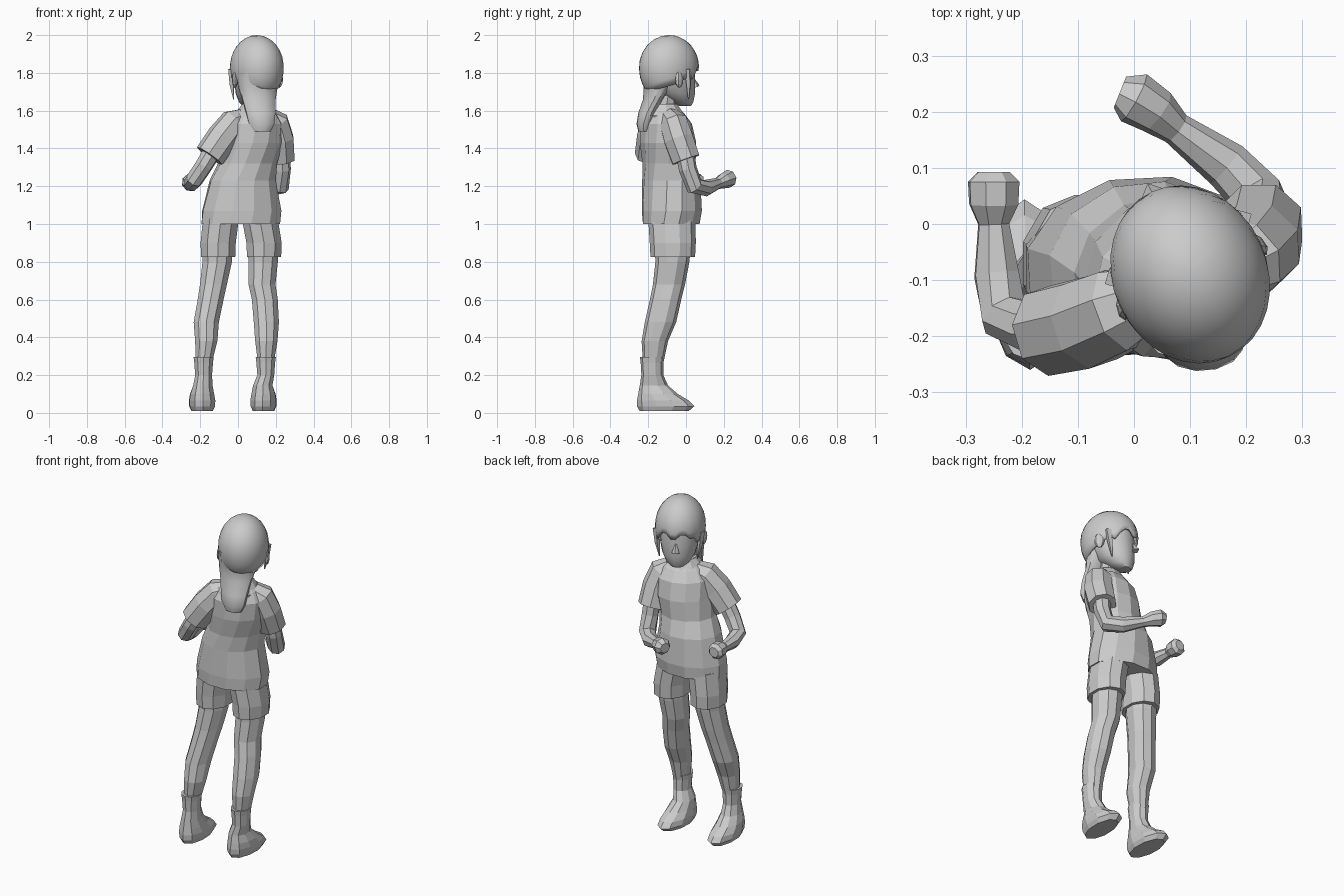
import bpy, bmesh
from math import sin, cos, pi, radians
from mathutils import Vector, Matrix

if "Cube" in bpy.data.objects:
    bpy.data.objects.remove(bpy.data.objects["Cube"])

YAW = radians(25)                       # head turn
HEAD = Vector((0.10, -0.09, 0))         # head axis


def mesh_object(name, bm, smooth=None):
    bmesh.ops.recalc_face_normals(bm, faces=bm.faces[:])
    me = bpy.data.meshes.new(name)
    bm.to_mesh(me)
    bm.free()
    ob = bpy.data.objects.new(name, me)
    bpy.context.collection.objects.link(ob)
    if smooth:
        bpy.ops.object.select_all(action='DESELECT')
        bpy.context.view_layer.objects.active = ob
        ob.select_set(True)
        bpy.ops.object.shade_smooth_by_angle(angle=radians(smooth))
    return ob


def skin(name, loops, smooth=None):
    """Bridge point loops with quads and cap both ends."""
    bm = bmesh.new()
    rows = [[bm.verts.new(p) for p in loop] for loop in loops]
    n = len(rows[0])
    for a, b in zip(rows, rows[1:]):
        for i in range(n):
            j = (i + 1) % n
            bm.faces.new((a[i], a[j], b[j], b[i]))
    bm.faces.new(rows[0])
    bm.faces.new(rows[-1])
    return mesh_object(name, bm, smooth)


def loft(name, rings, sides=10, smooth=None):
    """Horizontal rings: x, y, z, half width, half depth, turn in degrees."""
    loops = []
    for x, y, z, rx, ry, turn in rings:
        rot = Matrix.Rotation(radians(turn), 3, 'Z')
        loops.append([Vector((x, y, z)) + rot @ Vector((rx * cos(t), ry * sin(t), 0))
                      for t in ((i + 0.5) * 2 * pi / sides for i in range(sides))])
    return skin(name, loops, smooth)


def tube(name, path, sides=8):
    """Rings across a path: x, y, z, radius."""
    pts = [Vector(p[:3]) for p in path]
    loops, side = [], None
    for i, p in enumerate(pts):
        d = (pts[min(i + 1, len(pts) - 1)] - pts[max(i - 1, 0)]).normalized()
        ref = side if side else Vector((0.3, 1, 0.2))
        side = (ref - d * ref.dot(d)).normalized()
        up = d.cross(side)
        r = path[i][3]
        loops.append([p + r * (side * cos(t) + up * sin(t))
                      for t in ((k + 0.5) * 2 * pi / sides for k in range(sides))])
    return skin(name, loops)


def head_point(x, y, z):
    """Head space (y is toward the face) to world."""
    return Matrix.Rotation(YAW, 3, 'Z') @ Vector((x, y, z)) + HEAD


# face, neck
face = []
for z, w, d, f in ((1.625, .035, .03, .095), (1.645, .065, .06, .075), (1.69, .092, .10, .045),
                   (1.75, .108, .125, .02), (1.81, .115, .13, .012), (1.87, .11, .13, .005)):
    p = head_point(0, f, z)
    face.append((p.x, p.y, z, w, d, 25))
loft("face", face, 16, 35)
tip = head_point(0, .165, 1.735)
bm = bmesh.new()
bmesh.ops.create_cone(bm, cap_ends=True, segments=4, radius1=.022, radius2=.004, depth=.05,
                      matrix=Matrix.Translation(head_point(0, .15, 1.75))
                      @ Matrix.Rotation(YAW, 4, 'Z') @ Matrix.Rotation(radians(-20), 4, 'X')
                      @ Matrix.Rotation(pi, 4, 'X'))
bmesh.ops.rotate(bm, cent=head_point(0, .15, 1.75), matrix=Matrix.Rotation(pi, 3, Vector((-sin(YAW), cos(YAW), 0))),
                 verts=bm.verts[:])
mesh_object("nose", bm)
loft("neck", [(.09, -.12, 1.5, .06, .055, 25), (.095, -.11, 1.6, .047, .047, 25),
              (.095, -.09, 1.7, .05, .06, 25)], 8)

# hair cap with jagged fringe
bm = bmesh.new()
N, ROWS = 32, 9
top = bm.verts.new(head_point(0, 0, 2.0))
cols = []
for i in range(N):
    a = i * 2 * pi / N
    off = abs((a + pi) % (2 * pi) - pi)           # zero at the face
    if off < radians(50):
        end = 88 + (9 if i % 4 < 2 else 0)
    elif off < radians(85):
        end = 106 + (6 if i % 2 else 0)
    else:
        end = 118 + 27 * (off - radians(85)) / radians(95)
    col = []
    for k in range(1, ROWS + 1):
        t = radians(end) * k / ROWS
        s = sin(t) if t < pi / 2 else sin(t) ** .7
        col.append(bm.verts.new(head_point(.138 * s * sin(a), .163 * s * cos(a), 1.83 + .17 * cos(t))))
    cols.append(col)
for i in range(N):
    a, b = cols[i], cols[(i + 1) % N]
    bm.faces.new((top, a[0], b[0]))
    for k in range(ROWS - 1):
        bm.faces.new((a[k], a[k + 1], b[k + 1], b[k]))
hair = mesh_object("hair_cap", bm, 40)
mod = hair.modifiers.new("thickness", 'SOLIDIFY')
mod.thickness = .012

# hanging hair, side locks, ears
loft("hair_tail", [(.105, -.13, 1.82, .12, .115, 15), (.105, -.15, 1.73, .108, .072, 15),
                   (.11, -.175, 1.66, .092, .05, 12), (.12, -.205, 1.59, .08, .046, 8),
                   (.125, -.22, 1.53, .07, .042, 5), (.125, -.222, 1.49, .05, .03, 5)], 12, 40)
for s, label in ((-1, "left"), (1, "right")):
    tube(label + "_side_lock", [(*head_point(s * .125, .05, 1.82), .02),
                                (*head_point(s * .118, .06, 1.74), .014),
                                (*head_point(s * .105, .065, 1.66), .003)], 4)
    bm = bmesh.new()
    bmesh.ops.create_uvsphere(bm, u_segments=8, v_segments=6, radius=1,
                              matrix=Matrix.Translation(head_point(s * .128, 0, 1.765))
                              @ Matrix.Rotation(YAW + s * .4, 4, 'Z')
                              @ Matrix.Diagonal((.016, .028, .045, 1)))
    mesh_object(label + "_ear", bm)

# shirt and collar
loft("shirt", [(.015, -.078, 1.0, .215, .155, 0), (.02, -.075, 1.07, .215, .162, 3),
               (.025, -.078, 1.23, .178, .155, 6), (.05, -.09, 1.32, .158, .14, 12),
               (.075, -.095, 1.43, .165, .148, 18), (.085, -.105, 1.53, .16, .135, 22),
               (.09, -.11, 1.585, .12, .1, 24), (.095, -.115, 1.62, .065, .065, 24)], 12)
loft("collar", [(.09, -.115, 1.56, .115, .105, 24), (.09, -.115, 1.575, .118, .108, 24),
                (.095, -.115, 1.635, .072, .07, 24), (.095, -.11, 1.61, .05, .05, 24)], 10)

# sleeves
tube("left_sleeve", [(.03, -.13, 1.555, .06), (-.02, -.15, 1.535, .08),
                     (-.08, -.175, 1.46, .085), (-.15, -.19, 1.36, .082)])
tube("right_sleeve", [(.155, -.085, 1.56, .06), (.195, -.065, 1.535, .078),
                      (.217, -.04, 1.45, .083), (.225, .0, 1.34, .08)])
# arms ending in closed hands
tube("left_arm", [(-.12, -.185, 1.41, .05), (-.18, -.185, 1.31, .047), (-.23, -.165, 1.235, .046),
                  (-.245, -.09, 1.215, .042), (-.25, .0, 1.215, .029), (-.25, .035, 1.22, .046),
                  (-.25, .075, 1.22, .048), (-.25, .093, 1.22, .03)])
tube("right_arm", [(.225, -.01, 1.4, .05), (.232, .01, 1.29, .048), (.225, .045, 1.2, .048),
                   (.165, .105, 1.19, .044), (.075, .17, 1.215, .03), (.04, .2, 1.23, .042),
                   (.0, .225, 1.24, .048), (-.025, .235, 1.24, .03)])

# shorts, legs and shoes: hip, thigh, knee, calf, ankle and foot x positions
for label, s, hip, thigh, knee, calf, ankle, foot in (
        ("left", 1, -.09, -.11, -.145, -.168, -.182, -.19),
        ("right", -1, .115, .133, .142, .15, .147, .135)):
    loft(label + "_shorts", [(thigh + .005, -.07, .825, .095, .118, 0), (thigh + .005, -.07, .9, .098, .122, 0),
                             (hip, -.075, 1.03, .1, .125, 0)], 10)
    loft(label + "_leg", [(ankle, -.175, .25, .042, .052, 0), (calf, -.165, .38, .062, .07, 0),
                          (calf, -.135, .48, .07, .083, 0), (knee, -.108, .6, .072, .083, 0),
                          (knee + .015 * s, -.09, .68, .075, .085, 0), (thigh, -.072, .8, .082, .09, 0),
                          (thigh, -.07, .88, .085, .095, 0)], 10)
    loft(label + "_shoe", [(foot, -.115, .01, .058, .13, 2 * s), (foot, -.108, .035, .07, .152, 2 * s),
                           (foot, -.122, .065, .072, .138, 2 * s), (foot, -.148, .1, .066, .105, 2 * s),
                           (foot + .004 * s, -.17, .145, .054, .075, 0), (ankle, -.178, .2, .047, .058, 0),
                           (ankle, -.18, .265, .052, .06, 0), (ankle, -.18, .295, .056, .064, 0)], 10)
